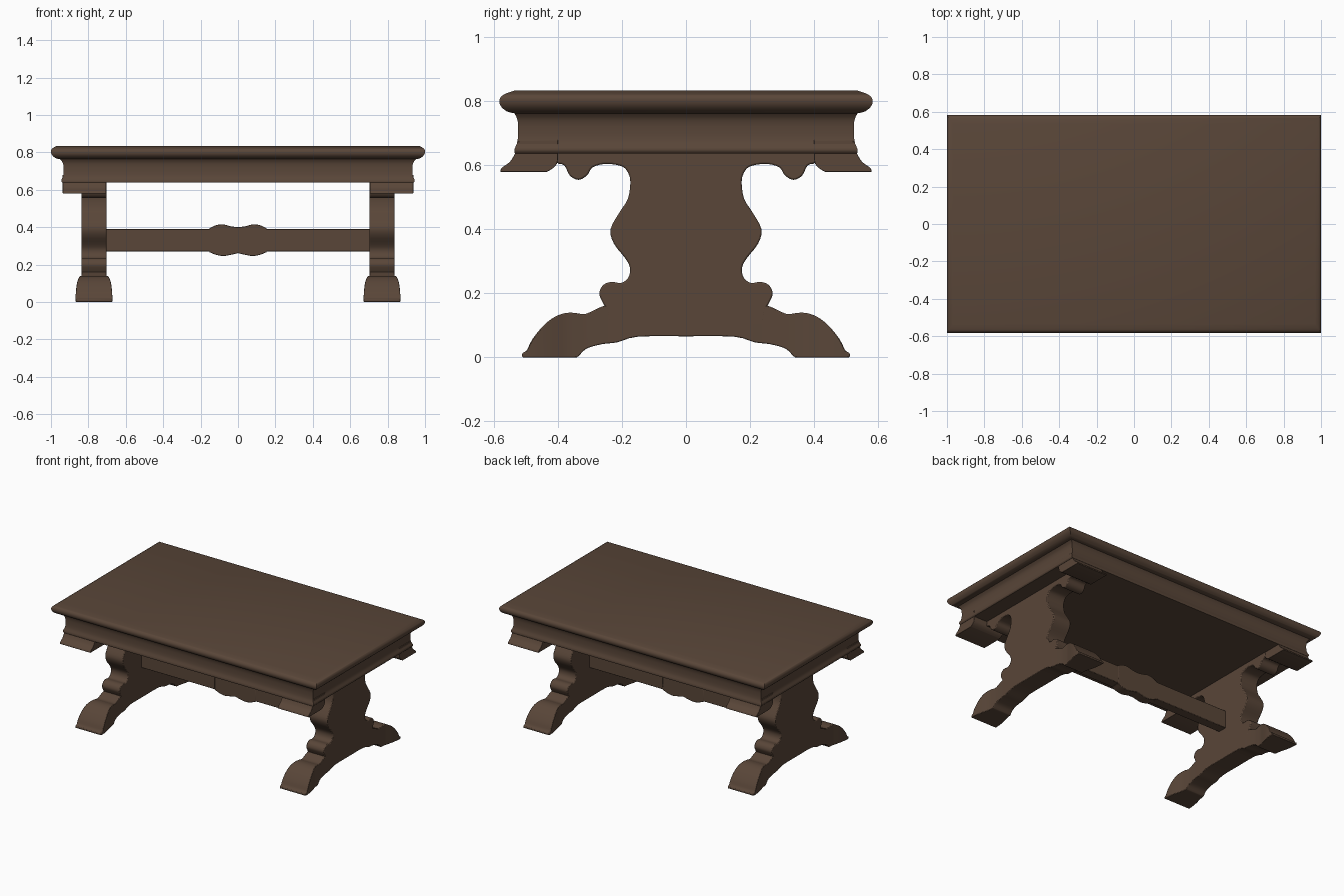
import bpy, bmesh
from mathutils import Vector

if "Cube" in bpy.data.objects:
    bpy.data.objects.remove(bpy.data.objects["Cube"])

wood = bpy.data.materials.new("dark brown wood")
wood.diffuse_color = (0.1, 0.061, 0.04, 1)
wood.use_nodes = True
wood.node_tree.nodes["Principled BSDF"].inputs["Base Color"].default_value = wood.diffuse_color


def finish(name, bm, bevel=0.0, angle=0.7):
    """Turn a bmesh into a smooth shaded wooden object."""
    bmesh.ops.recalc_face_normals(bm, faces=bm.faces)
    me = bpy.data.meshes.new(name)
    bm.to_mesh(me)
    bm.free()
    me.materials.append(wood)
    ob = bpy.data.objects.new(name, me)
    bpy.context.collection.objects.link(ob)
    bpy.ops.object.select_all(action='DESELECT')
    ob.select_set(True)
    bpy.context.view_layer.objects.active = ob
    if bevel:
        m = ob.modifiers.new("soft edges", 'BEVEL')
        m.width, m.segments, m.limit_method = bevel, 2, 'ANGLE'
        m.angle_limit = 0.9
    bpy.ops.object.shade_smooth_by_angle(angle=angle)
    return ob


def smooth(pts, n=4):
    """Catmull-Rom curve through the points."""
    p = [Vector(q) for q in pts]
    p = [p[0]] + p + [p[-1]]
    out = []
    for i in range(1, len(p) - 2):
        a, b, c, d = p[i - 1:i + 3]
        for k in range(n):
            t = k / n
            out.append(0.5 * (2 * b + (c - a) * t + (2 * a - 5 * b + 4 * c - d) * t * t
                              + (3 * b - a - 3 * c + d) * t ** 3))
    return out + [p[-1]]


def loft(name, rings, bevel=0.0):
    """Skin a list of equal-length point rings and cap both ends."""
    bm = bmesh.new()
    vs = [[bm.verts.new(p) for p in r] for r in rings]
    n = len(vs[0])
    for a, b in zip(vs, vs[1:]):
        for i in range(n):
            j = (i + 1) % n
            bm.faces.new((a[i], a[j], b[j], b[i]))
    bm.faces.new(vs[0][::-1])
    bm.faces.new(vs[-1])
    return finish(name, bm, bevel)


def rect(hx, hy, z):
    return [(-hx, -hy, z), (hx, -hy, z), (hx, hy, z), (-hx, hy, z)]


# Moulded top and apron as stacked rectangles (half x, half y, z)
top = smooth([(0.95, 0.535, 0.763), (0.975, 0.56, 0.769), (0.995, 0.58, 0.787),
              (1.0, 0.582, 0.808), (0.99, 0.567, 0.823), (0.97, 0.535, 0.834)], 3)
loft("table_top", [rect(*p) for p in top])
apron = smooth([(0.938, 0.535, 0.638), (0.945, 0.536, 0.65), (0.933, 0.526, 0.68),
                (0.935, 0.526, 0.74), (0.955, 0.54, 0.768)], 3)
loft("apron", [rect(*p) for p in apron])

# Flared corner brackets under the apron
flare = smooth([(0.522, 0.68), (0.531, 0.645), (0.55, 0.612), (0.575, 0.593), (0.581, 0.58)])
inner = smooth([(0.435, 0.58), (0.415, 0.592), (0.402, 0.61), (0.40, 0.645)])
bracket = [tuple(p) for p in flare + inner] + [(0.40, 0.68)]
for sx in (-1, 1):
    for sy in (-1, 1):
        loft("corner_bracket", [[(sx * x, sy * y, z) for y, z in bracket]
                                for x in (0.705, 0.937)], 0.004)

# Scrolled trestle panels, half outline (y, z) mirrored
half = smooth([(0.41, 0.65), (0.405, 0.61), (0.38, 0.6), (0.363, 0.568), (0.335, 0.555),
               (0.308, 0.57), (0.292, 0.594), (0.25, 0.605), (0.2, 0.597), (0.18, 0.575),
               (0.174, 0.545), (0.182, 0.495), (0.21, 0.45), (0.236, 0.4), (0.225, 0.355),
               (0.19, 0.31), (0.175, 0.28), (0.18, 0.25), (0.202, 0.233), (0.235, 0.236),
               (0.26, 0.225), (0.271, 0.2), (0.262, 0.175), (0.25, 0.15), (0.24, 0.1)], 3)
outline = [(y, z) for y, z in half] + [(-y, z) for y, z in reversed(half)]

# Foot sections: y, bottom, top, half thickness
foot = smooth([(0.0, 0.066, 0.165, 0.067), (0.15, 0.065, 0.165, 0.067),
               (0.215, 0.047, 0.165, 0.067), (0.26, 0.042, 0.16, 0.067),
               (0.31, 0.028, 0.137, 0.068), (0.335, 0.005, 0.137, 0.07),
               (0.345, 0.0, 0.139, 0.071), (0.375, 0.0, 0.139, 0.075),
               (0.41, 0.0, 0.127, 0.084), (0.445, 0.0, 0.1, 0.092),
               (0.48, 0.0, 0.057, 0.097), (0.498, 0.0, 0.022, 0.098),
               (0.512, 0.0, 0.014, 0.098)], 3)
sections = [(-p[0], *p[1:]) for p in reversed(foot[1:])] + [tuple(p) for p in foot]
for sx in (-1, 1):
    cx = sx * 0.77
    loft("trestle_panel", [[(cx + d, y, z) for y, z in outline]
                           for d in (-0.067, 0.067)], 0.005)
    loft("trestle_foot", [[(cx - t, y, max(a, 0)), (cx + t, y, max(a, 0)), (cx + t, y, b), (cx - t, y, b)]
                          for y, a, b, t in sections], 0.004)

# Stretcher with wavy centre: x, bottom, top
wave = smooth([(0.0, 0.261, 0.4), (0.04, 0.252, 0.405), (0.08, 0.246, 0.415),
               (0.12, 0.253, 0.41), (0.155, 0.267, 0.394), (0.19, 0.27, 0.39),
               (0.72, 0.27, 0.39)], 4)
beam = [(-p[0], *p[1:]) for p in reversed(wave[1:])] + [tuple(p) for p in wave]
loft("stretcher", [[(x, -0.032, a), (x, 0.032, a), (x, 0.032, b), (x, -0.032, b)]
                   for x, a, b in beam], 0.004)
